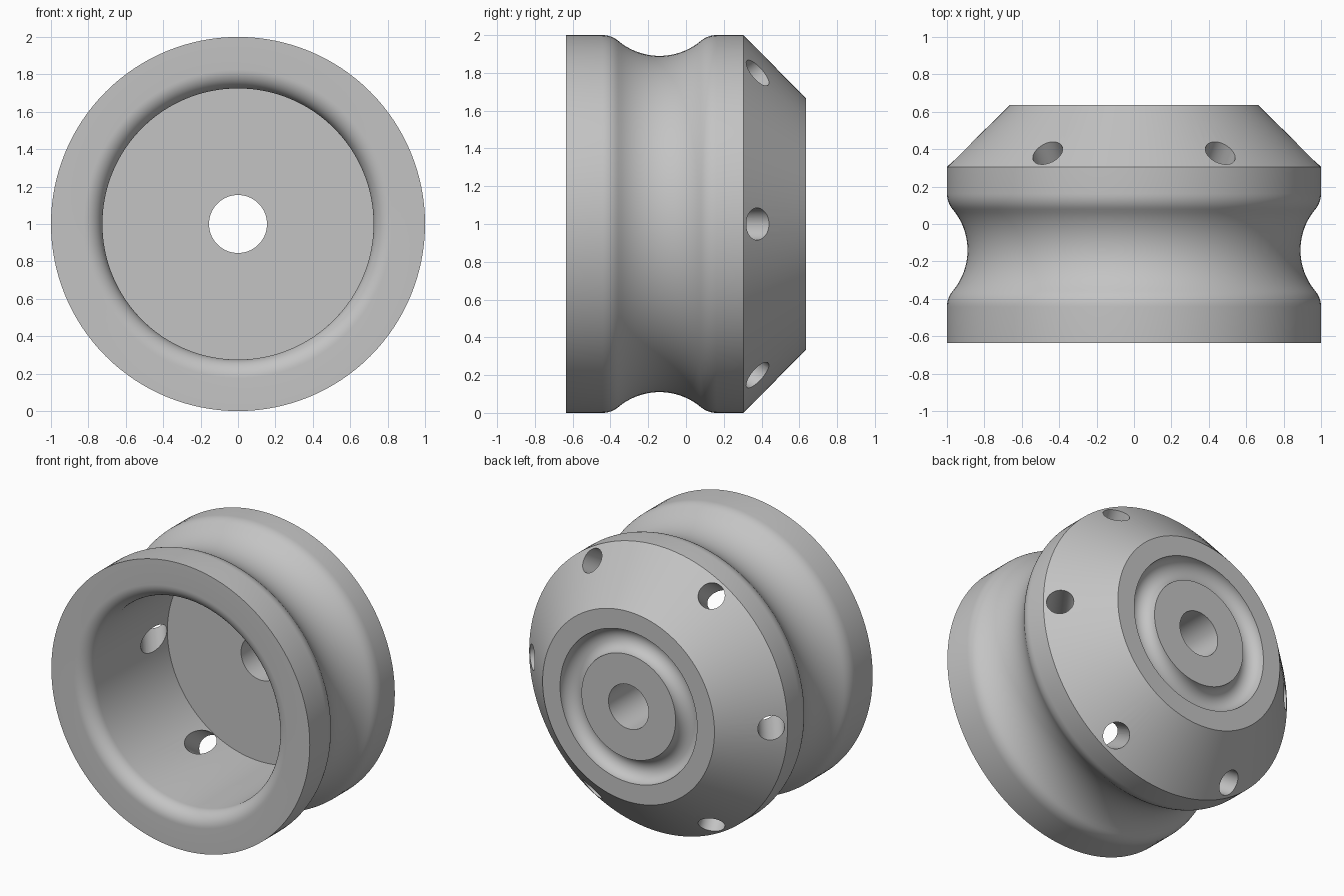
import bpy, bmesh, math
from mathutils import Vector, Matrix

cube = bpy.data.objects.get("Cube")
if cube:
    bpy.data.objects.remove(cube, do_unlink=True)

SEGMENTS = 128
FRONT, BACK, FLOOR = -0.635, 0.635, 0.255
CENTRE = Vector((0, 0, 1))


def arc(y, r, radius, start, end, steps):
    """Profile points (y, r) on a circle, angles in degrees from +y towards +r."""
    angles = [math.radians(start + (end - start) * i / steps) for i in range(steps + 1)]
    return [(y + radius * math.cos(a), r + radius * math.sin(a)) for a in angles]


# Rope groove: one large concave arc blended into the rim by two small fillets
GROOVE_Y, GROOVE_R, FILLET, TILT = -0.14, 0.34, 0.13, 40
reach = (GROOVE_R + FILLET) * math.sin(math.radians(TILT))
groove = (arc(GROOVE_Y - reach, 1 - FILLET, FILLET, 90, 90 - TILT, 6)
          + arc(GROOVE_Y, 0.89 + GROOVE_R, GROOVE_R, 270 - TILT, 270 + TILT, 20)[1:-1]
          + arc(GROOVE_Y + reach, 1 - FILLET, FILLET, 90 + TILT, 90, 6))

# Closed wheel section, from the front rim over the outside and back through the bore
profile = [(FRONT, 1.0)] + groove + [(0.305, 1.0), (BACK, 0.665)]
profile += arc(BACK, 0.447, 0.083, 90, 270, 20)        # ring channel in the back
profile += [(BACK, 0.155), (FLOOR, 0.155), (FLOOR, 0.725)]
profile += arc(FRONT + 0.1, 0.825, 0.1, 270, 180, 12)  # rounded mouth of the cup


def new_object(name, bm):
    bmesh.ops.recalc_face_normals(bm, faces=bm.faces)
    mesh = bpy.data.meshes.new(name)
    bm.to_mesh(mesh)
    bm.free()
    obj = bpy.data.objects.new(name, mesh)
    bpy.context.collection.objects.link(obj)
    return obj


# Wheel body, turned around the y axis
bm = bmesh.new()
rings = []
for i in range(SEGMENTS):
    a = 2 * math.pi * i / SEGMENTS
    rings.append([bm.verts.new(CENTRE + Vector((r * math.cos(a), y, r * math.sin(a))))
                  for y, r in profile])
for i, ring in enumerate(rings):
    following = rings[(i + 1) % SEGMENTS]
    for j in range(len(profile)):
        k = (j + 1) % len(profile)
        bm.faces.new((ring[j], ring[k], following[k], following[j]))
wheel = new_object("wheel_body", bm)

# Six slanted holes through the cone into the cup
bm = bmesh.new()
slant = math.radians(54)
for i in range(6):
    a = math.radians(60 * i)
    radial = Vector((math.cos(a), 0, math.sin(a)))
    axis = radial * math.cos(slant) + Vector((0, math.sin(slant), 0))
    middle = CENTRE + radial * 0.925 + Vector((0, 0.38, 0)) - axis * 0.2
    turn = axis.to_track_quat('Z', 'Y').to_matrix().to_4x4()
    bmesh.ops.create_cone(bm, cap_ends=True, segments=40, radius1=0.085, radius2=0.085,
                          depth=0.76, matrix=Matrix.Translation(middle) @ turn)
cutter = new_object("hole_cutter", bm)
cutter.hide_render = True

cut = wheel.modifiers.new("holes", 'BOOLEAN')
cut.operation = 'DIFFERENCE'
cut.solver = 'EXACT'
cut.object = cutter
for obj in bpy.context.selected_objects:
    obj.select_set(False)
bpy.context.view_layer.objects.active = wheel
wheel.select_set(True)
bpy.ops.object.modifier_apply(modifier=cut.name)
bpy.data.objects.remove(cutter, do_unlink=True)

# Plain grey finish
grey = bpy.data.materials.new("plain_grey")
grey.use_nodes = True
colour = (0.55, 0.55, 0.55, 1)
grey.diffuse_color = colour
grey.node_tree.nodes["Principled BSDF"].inputs["Base Color"].default_value = colour
wheel.data.materials.clear()
wheel.data.materials.append(grey)
bpy.ops.object.shade_smooth_by_angle(angle=math.radians(30))
